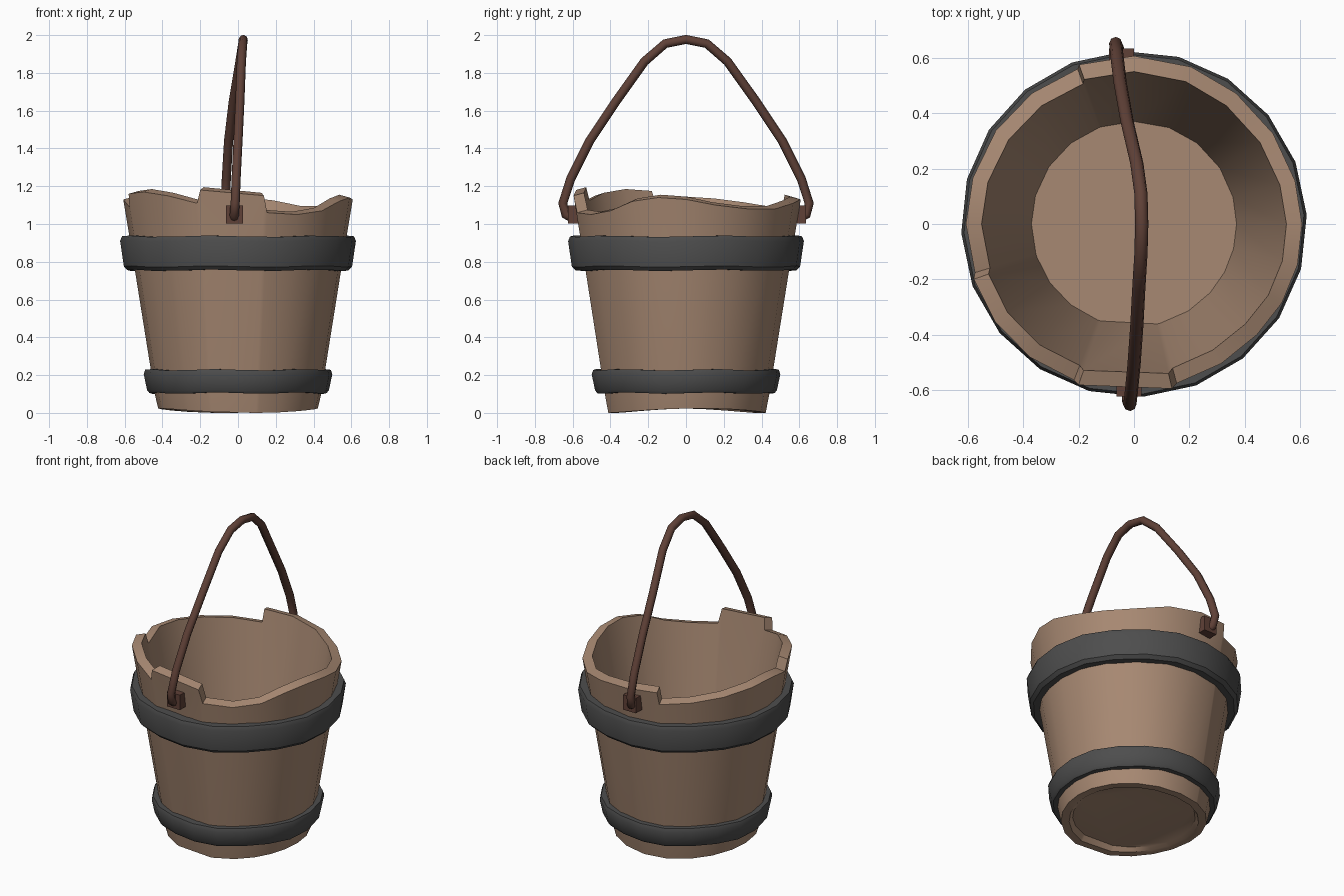
import bpy, math

if "Cube" in bpy.data.objects:
    bpy.data.objects.remove(bpy.data.objects["Cube"])


def material(name, rgb):
    m = bpy.data.materials.new(name)
    m.diffuse_color = (*rgb, 1)
    m.use_nodes = True
    m.node_tree.nodes["Principled BSDF"].inputs["Base Color"].default_value = m.diffuse_color
    return m


WOOD = material("tan wood", (0.39, 0.25, 0.17))
IRON = material("dark grey iron", (0.075, 0.075, 0.075))
ROPE = material("dark brown handle", (0.115, 0.052, 0.038))


def finish(ob, mat, angle=35):
    ob.data.materials.clear()
    ob.data.materials.append(mat)
    bpy.ops.object.select_all(action='DESELECT')
    ob.select_set(True)
    bpy.context.view_layer.objects.active = ob
    bpy.ops.object.shade_smooth_by_angle(angle=math.radians(angle))


def loft(name, rings, mat, closed):
    """Skin equal-length rings; close the loop, or cap both ends."""
    n = len(rings[0])
    verts = [v for r in rings for v in r]
    faces = []
    count = len(rings)
    for k in range(count if closed else count - 1):
        a, b = k * n, ((k + 1) % count) * n
        for i in range(n):
            j = (i + 1) % n
            faces.append((a + i, a + j, b + j, b + i))
    if not closed:
        faces.append(tuple(reversed(range(n))))
        faces.append(tuple((count - 1) * n + i for i in range(n)))
    me = bpy.data.meshes.new(name)
    me.from_pydata(verts, [], faces)
    ob = bpy.data.objects.new(name, me)
    bpy.context.collection.objects.link(ob)
    finish(ob, mat)
    return ob


def polar(a, r, z):
    return (r * math.cos(math.radians(a)), r * math.sin(math.radians(a)), z)


# Wooden tub: worn rim height by angle; close angle pairs make broken steps
RIM = [(0, 1.14), (15, 1.11), (33, 1.09), (52, 1.09), (70, 1.12), (90, 1.14),
       (109, 1.15), (110, 1.07), (128, 1.09), (146, 1.11), (164, 1.13),
       (180, 1.14), (197, 1.10), (199, 1.17), (215, 1.18), (232, 1.16),
       (249, 1.12), (251, 1.19), (283, 1.16), (285, 1.07), (302, 1.06),
       (318, 1.08), (332, 1.13), (346, 1.15)]


def outer(z):
    return 0.425 + 0.16 * z


def inner(z):
    return 0.357 + 0.17 * z


def base(a):
    return 0.012 + 0.012 * math.cos(math.radians(2 * a - 20))


tub = [
    [polar(a, 0.355, 0.035) for a, h in RIM],
    [polar(a, 0.375, base(a)) for a, h in RIM],
    [polar(a, 0.422, base(a)) for a, h in RIM],
    [polar(a, outer(0.10), 0.10) for a, h in RIM],
    [polar(a, outer(0.85), 0.85) for a, h in RIM],
    [polar(a, outer(h), h - 0.01) for a, h in RIM],
    [polar(a, inner(h), h + 0.005) for a, h in RIM],
    [polar(a, inner(0.08), 0.08) for a, h in RIM],
]
loft("wooden_tub", tub, WOOD, False)


# Iron hoops
def hoop(name, profile, sides=20):
    rings = [[polar(360 * i / sides + 3, r, z + 0.004 * math.sin(i * 1.9))
              for i in range(sides)] for r, z in profile]
    loft(name, rings, IRON, True)


hoop("upper_hoop", [(0.53, 0.755), (0.585, 0.755), (0.605, 0.775), (0.625, 0.91),
                    (0.615, 0.935), (0.56, 0.935)])
hoop("lower_hoop", [(0.43, 0.105), (0.47, 0.105), (0.482, 0.12), (0.5, 0.205),
                    (0.492, 0.228), (0.45, 0.228)])

# Bent handle
PATH = [(-0.02, -0.60, 1.03), (-0.02, -0.638, 1.05), (-0.015, -0.652, 1.11),
        (-0.01, -0.61, 1.24), (0.0, -0.51, 1.44), (0.01, -0.37, 1.65),
        (0.018, -0.22, 1.86), (0.025, -0.11, 1.955), (0.028, 0.0, 1.977),
        (0.025, 0.11, 1.955), (0.01, 0.22, 1.86), (-0.025, 0.37, 1.65),
        (-0.05, 0.51, 1.44), (-0.062, 0.61, 1.24), (-0.066, 0.652, 1.11),
        (-0.06, 0.638, 1.05), (-0.055, 0.60, 1.03)]
cu = bpy.data.curves.new("handle", 'CURVE')
cu.dimensions = '3D'
cu.bevel_depth = 0.024
cu.bevel_resolution = 2
cu.use_fill_caps = True
sp = cu.splines.new('POLY')
sp.points.add(len(PATH) - 1)
for p, co in zip(sp.points, PATH):
    p.co = (*co, 1)
handle = bpy.data.objects.new("handle", cu)
bpy.context.collection.objects.link(handle)
bpy.context.view_layer.objects.active = handle
handle.select_set(True)
bpy.ops.object.select_all(action='DESELECT')
handle.select_set(True)
bpy.ops.object.convert(target='MESH')
finish(bpy.context.view_layer.objects.active, ROPE, 60)

# Small mounting blocks where the handle meets the tub
for name, x, y in (("front_mount", -0.018, -0.594), ("back_mount", -0.045, 0.604)):
    bpy.ops.mesh.primitive_cube_add(size=1, location=(x, y, 1.05))
    ob = bpy.context.object
    ob.name = name
    ob.scale = (0.09, 0.06, 0.095)
    finish(ob, ROPE)
